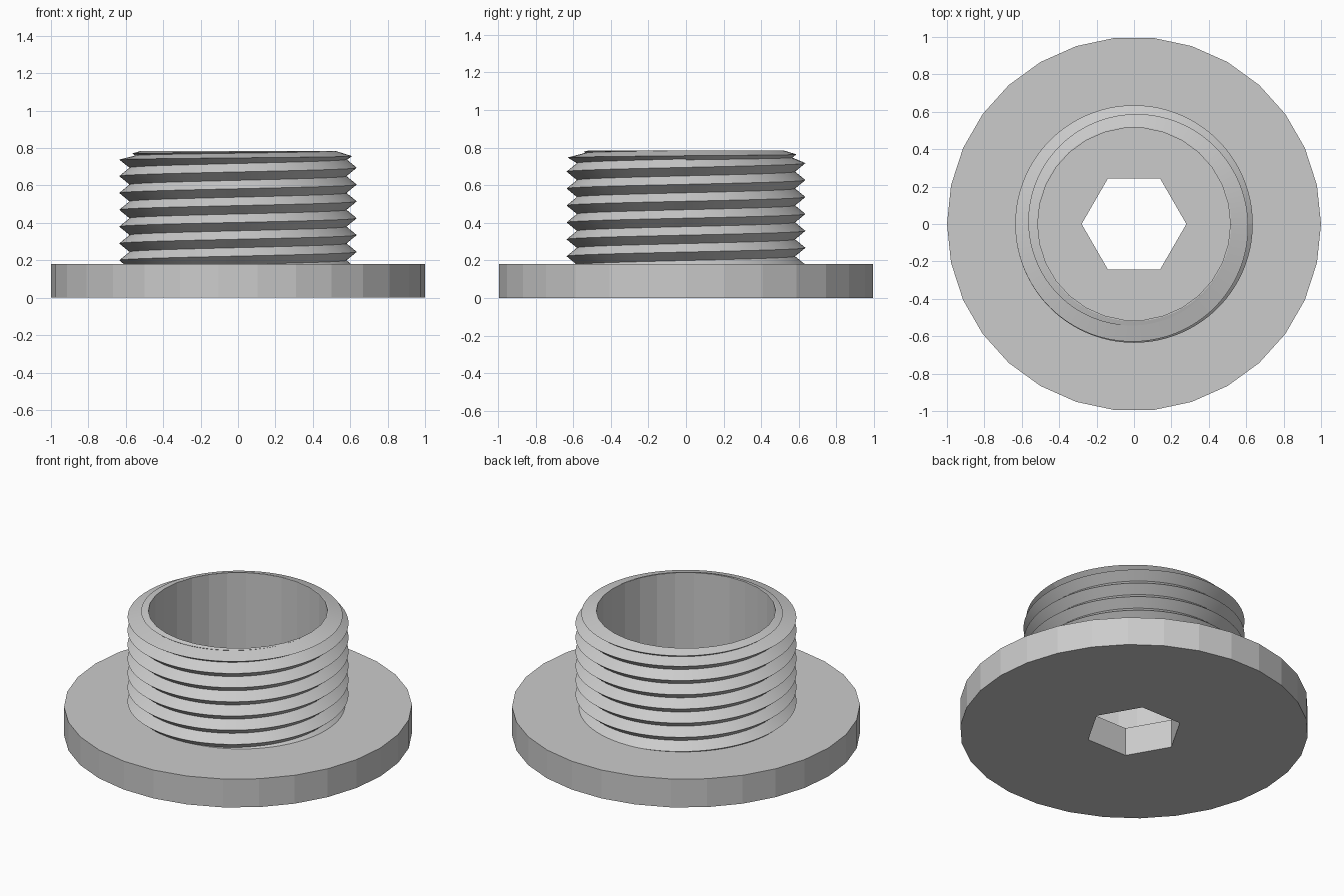
import bpy, bmesh, math

cube = bpy.data.objects.get("Cube")
if cube:
    bpy.data.objects.remove(cube, do_unlink=True)

FLANGE_H, TOP_Z, PITCH = 0.18, 0.785, 0.09
CREST_R, ROOT_R, BORE_R, RIM_R = 0.635, 0.58, 0.515, 0.52
COLUMNS, TURNS, SIDES = 120, 7, 30

grey = bpy.data.materials.new("plain_grey")
grey.use_nodes = True
grey.diffuse_color = (0.6, 0.6, 0.6, 1)
grey.node_tree.nodes["Principled BSDF"].inputs["Base Color"].default_value = grey.diffuse_color


def lerp(a, b, t):
    return a + (b - a) * t


def prism(name, sides, radius, z0, z1):
    """Upright prism with one corner on the x axis."""
    bm = bmesh.new()
    ring = [bm.verts.new((radius * math.cos(a), radius * math.sin(a), z0))
            for a in (math.tau * i / sides for i in range(sides))]
    base = bm.faces.new(ring)
    top = bmesh.ops.extrude_face_region(bm, geom=[base])["geom"]
    bmesh.ops.translate(bm, vec=(0, 0, z1 - z0),
                        verts=[g for g in top if isinstance(g, bmesh.types.BMVert)])
    bmesh.ops.recalc_face_normals(bm, faces=bm.faces)
    return finish(name, bm)


def finish(name, bm):
    mesh = bpy.data.meshes.new(name)
    bm.to_mesh(mesh)
    bm.free()
    mesh.materials.append(grey)
    obj = bpy.data.objects.new(name, mesh)
    bpy.context.collection.objects.link(obj)
    return obj


# Flange with a hexagonal through hole
flange = prism("flange", SIDES, 1.0, 0, FLANGE_H)
cutter = prism("hex_cutter", 6, 0.28, -0.1, FLANGE_H + 0.1)
cutter.hide_render = True
cut = flange.modifiers.new("hex_hole", "BOOLEAN")
cut.operation = "DIFFERENCE"
cut.solver = "EXACT"
cut.object = cutter
bpy.context.view_layer.objects.active = flange
bpy.ops.object.modifier_apply(modifier=cut.name)
bpy.data.objects.remove(cutter, do_unlink=True)


def thread_section(t):
    """Radius and height from buried thread start to bore floor, t = part of a turn."""
    crest = 0.695 + PITCH * t
    rows = []
    for k in range(TURNS, 0, -1):
        z = crest - k * PITCH
        rows += [(CREST_R, z), (ROOT_R, z + PITCH / 2)]
    # Last turn runs out into the chamfered end
    fade = max(0, (t - 0.5) * 2)
    rows.append((lerp(CREST_R, 0.61, fade ** 2), min(crest, lerp(0.738, 0.757, fade))))
    rows.append((lerp(ROOT_R, RIM_R, t), lerp(0.735, TOP_Z, t)))
    rows.append((lerp(0.61, RIM_R, t), lerp(0.757, TOP_Z, t)))
    rows.append((RIM_R, TOP_Z))
    # Faceted bore wall
    step = math.tau / SIDES
    flat = math.cos(step / 2) / math.cos((t * math.tau) % step - step / 2)
    rows += [(BORE_R * flat, TOP_Z), (BORE_R * flat, FLANGE_H - 0.01)]
    return rows


# Threaded sleeve: the helical section swept once around
bm = bmesh.new()
columns = []
for i in range(COLUMNS + 1):
    a = math.tau * i / COLUMNS
    columns.append([bm.verts.new((r * math.cos(a), r * math.sin(a), z))
                    for r, z in thread_section(i / COLUMNS)])
for left, right in zip(columns, columns[1:]):
    for j in range(len(left) - 1):
        bm.faces.new((left[j], right[j], right[j + 1], left[j + 1]))
bmesh.ops.remove_doubles(bm, verts=bm.verts, dist=0.0005)
sleeve = finish("threaded_sleeve", bm)

# Soft shading around the thread, sharp crests and roots
bpy.ops.object.select_all(action="DESELECT")
sleeve.select_set(True)
bpy.context.view_layer.objects.active = sleeve
bpy.ops.object.shade_smooth_by_angle(angle=math.radians(8))
